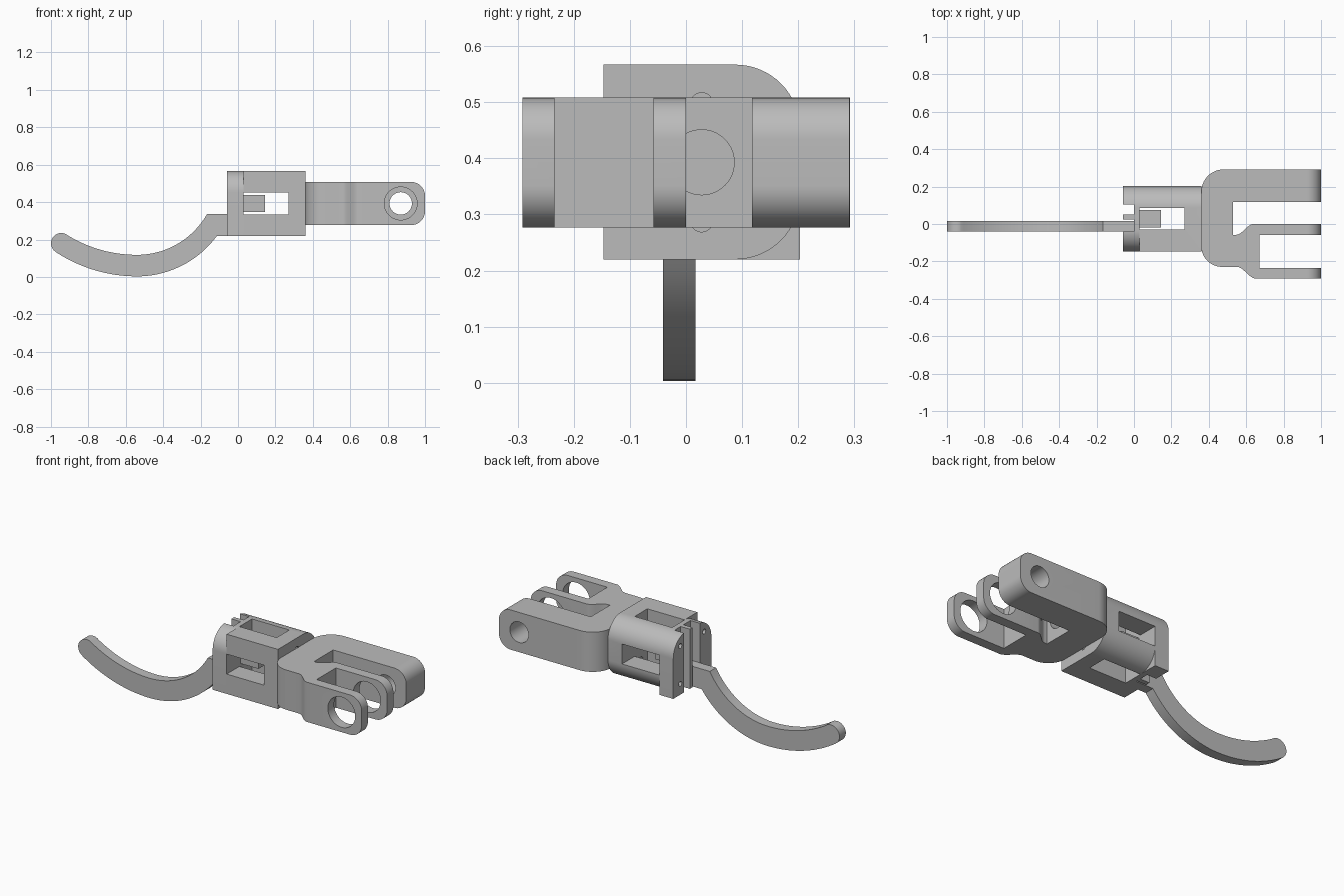
import bpy, bmesh, math

if "Cube" in bpy.data.objects:
    bpy.data.objects.remove(bpy.data.objects["Cube"])

grey = bpy.data.materials.new("plain_grey")
grey.use_nodes = True
grey.diffuse_color = (0.5, 0.5, 0.5, 1)
grey.node_tree.nodes["Principled BSDF"].inputs["Base Color"].default_value = (0.5, 0.5, 0.5, 1)

YC, ZC = 0.028, 0.393          # axis running through the body and clevis


def arc(cx, cy, r, a0, a1, n=16):
    """Points on an arc, angles in degrees."""
    steps = [math.radians(a0 + (a1 - a0) * i / n) for i in range(n + 1)]
    return [(cx + r * math.cos(a), cy + r * math.sin(a)) for a in steps]


def ease(p, q, n=12):
    """Smooth S-curve from p to q, level at both ends."""
    out = []
    for i in range(n + 1):
        t = i / n
        s = (1 - math.cos(math.pi * t)) / 2
        out.append((p[0] + (q[0] - p[0]) * t, p[1] + (q[1] - p[1]) * s))
    return out


def prism(name, pts, axis, lo, hi):
    """Extrude a closed 2D profile along one axis."""
    place = {"X": lambda u, v, w: (w, u, v),
             "Y": lambda u, v, w: (u, w, v),
             "Z": lambda u, v, w: (u, v, w)}[axis]
    bm = bmesh.new()
    a = [bm.verts.new(place(u, v, lo)) for u, v in pts]
    b = [bm.verts.new(place(u, v, hi)) for u, v in pts]
    bm.faces.new(a)
    bm.faces.new(b[::-1])
    for i in range(len(pts)):
        j = (i + 1) % len(pts)
        bm.faces.new((a[i], b[i], b[j], a[j]))
    bmesh.ops.recalc_face_normals(bm, faces=bm.faces)
    mesh = bpy.data.meshes.new(name)
    bm.to_mesh(mesh)
    bm.free()
    ob = bpy.data.objects.new(name, mesh)
    bpy.context.collection.objects.link(ob)
    mesh.materials.append(grey)
    return ob


def box(name, x, y, z):
    return prism(name, [(x[0], y[0]), (x[1], y[0]), (x[1], y[1]), (x[0], y[1])], "Z", *z)


def rod(u, v, r, axis, lo, hi):
    return prism("cutter", arc(u, v, r, 0, 352.5, 47), axis, lo, hi)


def select(ob):
    bpy.ops.object.select_all(action="DESELECT")
    ob.select_set(True)
    bpy.context.view_layer.objects.active = ob


def carve(ob, tools, operation="DIFFERENCE"):
    select(ob)
    for tool in tools:
        mod = ob.modifiers.new("carve", "BOOLEAN")
        mod.operation, mod.solver, mod.object = operation, "EXACT", tool
        bpy.ops.object.modifier_apply(modifier=mod.name)
        bpy.data.objects.remove(tool)


def smooth(ob):
    select(ob)
    bpy.ops.object.shade_smooth_by_angle(angle=math.radians(30))


# Body block: rounded along both back edges, crossed by two windows
F, B, LOW, TOP, R = -0.147, 0.203, 0.22, 0.567, 0.115
body = prism("body_block", [(F, TOP), (F, LOW)]
             + arc(B - R, LOW + R, R, -90, 0) + arc(B - R, TOP - R, R, 0, 90),
             "X", 0.03, 0.36)
h = 0.058
carve(body, [box("cutter", (0.0, 0.27), (YC - h, YC + h), (0, 1)),
             box("cutter", (0.0, 0.27), (-1, 1), (ZC - h, ZC + h))]
      + [rod(YC, ZC + s * 0.104, 0.02, "X", 0.2, 0.4) for s in (-1, 1)])

# Tab standing inside the windows
t = 0.046
tab = box("window_tab", (0.02, 0.145), (YC - t, YC + t), (ZC - t, ZC + t))

# End block: rounded top edges, two vertical slots, four pin holes
end = prism("end_block", [(F, LOW), (B, LOW)]
            + arc(B - R, TOP - R, R, 0, 90) + arc(F + R, TOP - R, R, 90, 180),
            "X", -0.06, 0.03)
carve(end, [box("cutter", (-0.1, 0.0), y, (0, 1)) for y in ((0.05, 0.104), (-0.041, 0.024))]
      + [rod(YC + sy * 0.11, ZC + sz * 0.11, 0.014, "X", -0.1, 0.02)
         for sy in (-1, 1) for sz in (-1, 1)])

# Clevis: plan outline with one thick arm and two thin arms
outline = (arc(0.48, 0.172, 0.12, 90, 180) + arc(0.47, -0.119, 0.11, 180, 270)
           + ease((0.55, -0.229), (0.65, -0.291))
           + [(1, -0.291), (1, -0.234), (0.67, -0.234), (0.67, -0.058), (1, -0.058), (1, 0)]
           + ease((0.64, 0), (0.545, -0.058)) + [(0.53, -0.058)]
           + [(0.53, 0.118), (1, 0.118), (1, 0.291)])
clevis = prism("clevis", outline, "Z", 0.277, 0.508)
c = 0.075
side = prism("cutter", [(0.3, 0.508), (0.3, 0.277)]
             + arc(1 - c, 0.277 + c, c, -90, 0) + arc(1 - c, 0.508 - c, c, 0, 90),
             "Y", -1, 1)
carve(clevis, [side], "INTERSECT")
carve(clevis, [rod(0.87, ZC, 0.088, "Y", -0.5, 0.06),      # thin arms
               rod(0.87, ZC, 0.06, "Y", 0.06, 0.5),        # thick arm
               rod(YC, ZC, h, "X", 0.42, 0.6)])            # recess in the base

# Curved finger: inner and outer arcs, round tip, square root in the slot
finger = prism("curved_finger",
               [(0.0, LOW)] + arc(-0.54, 0.533, 0.53, -36.2, -90, 20)
               + arc(-0.54, 0.793, 0.79, -90, -123, 20)
               + arc(-0.945, 0.18, 0.055, 236, 58, 14)
               + arc(-0.54, 0.829, 0.711, -123, -90, 20)
               + arc(-0.54, 0.548, 0.43, -88, -29.4, 20) + [(0.0, 0.337)],
               "Y", -0.041, 0.017)

for part in (body, end, clevis, finger):
    smooth(part)
